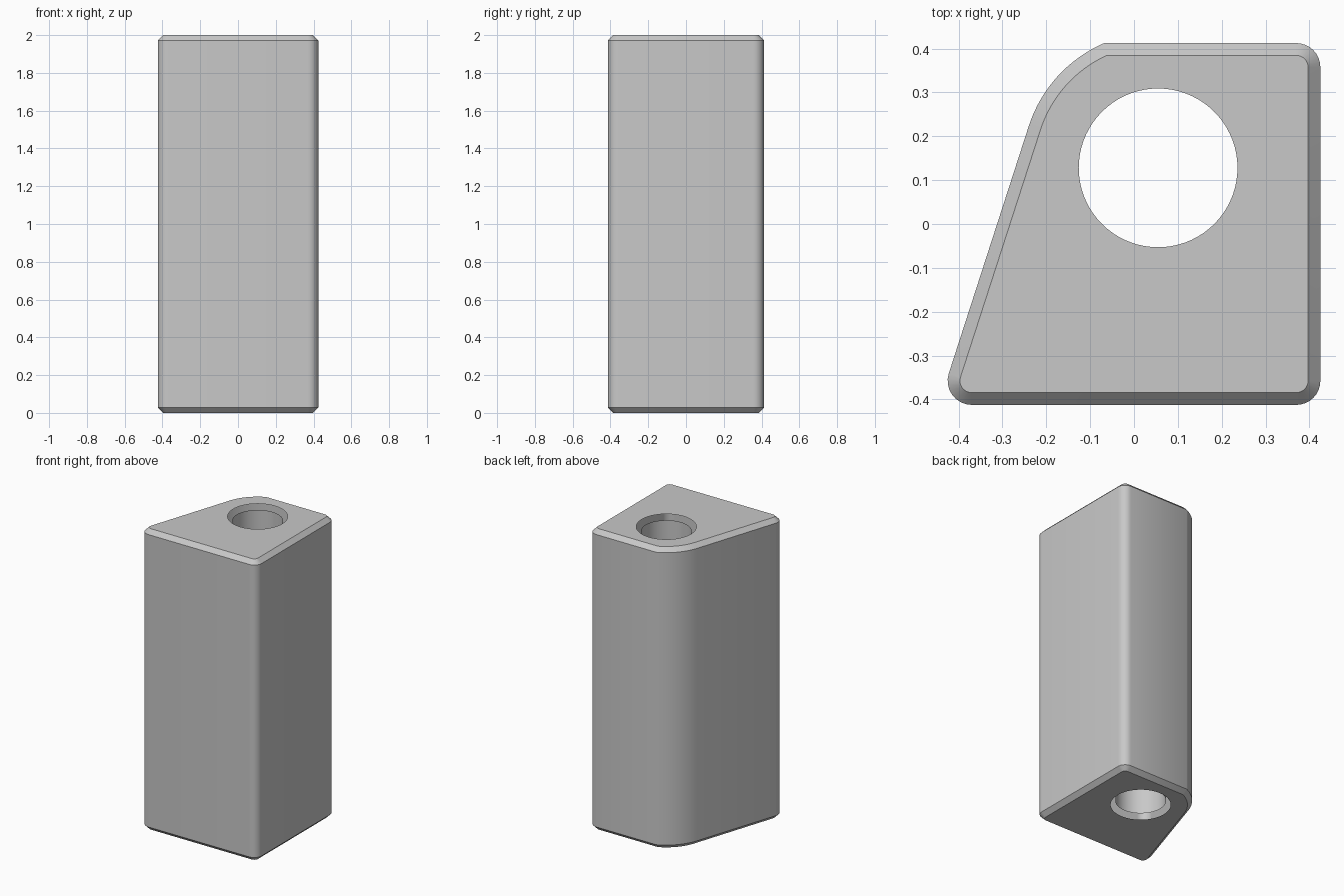
import bpy, bmesh, math

cube = bpy.data.objects.get("Cube")
if cube:
    bpy.data.objects.remove(cube, do_unlink=True)

HEIGHT, BEVEL = 2.0, 0.028
HALF_X, HALF_Y = 0.425, 0.4125
CORNER, LOBE = 0.055, 0.31
HOLE = (0.055, 0.128)
RIM_R = 0.181
BORE_R = RIM_R - BEVEL

grey = bpy.data.materials.new("light_grey")
grey.use_nodes = True
grey.diffuse_color = (0.58, 0.58, 0.58, 1)
grey.node_tree.nodes["Principled BSDF"].inputs["Base Color"].default_value = grey.diffuse_color


def arc(center, radius, start, end, steps):
    """Points along an arc, angles in radians."""
    angles = [start + (end - start) * i / steps for i in range(steps + 1)]
    return [(center[0] + radius * math.cos(a), center[1] + radius * math.sin(a)) for a in angles]


def outline(inset):
    """Block outline: three rounded corners and a large lobe around the bore."""
    cx, cy, r = HALF_X - CORNER, HALF_Y - CORNER, CORNER - inset
    dx, dy = HOLE[0] + cx, HOLE[1] + cy
    # direction of the slanted side, tangent to the lobe and the left corner
    slant = math.atan2(dy, dx) + math.acos((CORNER - LOBE) / math.hypot(dx, dy))
    lobe_start = math.pi - math.asin((HALF_Y - inset - HOLE[1]) / (LOBE - inset))
    q = math.pi / 2
    return (arc((cx, -cy), r, -q, 0, 8) + arc((cx, cy), r, 0, q, 8)
            + arc(HOLE, LOBE - inset, lobe_start, slant, 16)
            + arc((-cx, -cy), r, slant, 3 * q, 8))


def circle(radius):
    return arc(HOLE, radius, 0, math.tau, 72)[:-1]


def add_loop(bm, points, z):
    return [bm.verts.new((x, y, z)) for x, y in points]


def bridge(bm, low, high, inward=False):
    for i in range(len(low)):
        j = (i + 1) % len(low)
        quad = [low[i], low[j], high[j], high[i]]
        bm.faces.new(quad[::-1] if inward else quad)


def finish(bm, name):
    mesh = bpy.data.meshes.new(name)
    bm.to_mesh(mesh)
    bm.free()
    mesh.materials.append(grey)
    obj = bpy.data.objects.new(name, mesh)
    bpy.context.collection.objects.link(obj)
    bpy.ops.object.select_all(action='DESELECT')
    obj.select_set(True)
    bpy.context.view_layer.objects.active = obj
    bpy.ops.object.shade_smooth_by_angle(angle=math.radians(25))


# Block: lofted outline with bevelled ends and pierced caps
bm = bmesh.new()
levels = [(BEVEL, 0), (0, BEVEL), (0, HEIGHT - BEVEL), (BEVEL, HEIGHT)]
levels[1] = (0, BEVEL)
loops = [add_loop(bm, outline(inset), z) for inset, z in levels]
for low, high in zip(loops, loops[1:]):
    bridge(bm, low, high)
for loop, z, up in ((loops[0], 0, -1), (loops[-1], HEIGHT, 1)):
    edges = []
    for ring in (loop, add_loop(bm, circle(RIM_R), z)):
        for a, b in zip(ring, ring[1:] + ring[:1]):
            edges.append(bm.edges.get((a, b)) or bm.edges.new((a, b)))
    fill = bmesh.ops.triangle_fill(bm, edges=edges, use_beauty=True, normal=(0, 0, up))
    for face in fill["geom"]:
        if isinstance(face, bmesh.types.BMFace):
            face.normal_update()
            if face.normal.z * up < 0:
                face.normal_flip()
finish(bm, "block")

# Bore: straight wall set just inside the cap openings
bm = bmesh.new()
bridge(bm, add_loop(bm, circle(BORE_R), BEVEL),
       add_loop(bm, circle(BORE_R), HEIGHT - BEVEL), inward=True)
finish(bm, "bore_wall")
